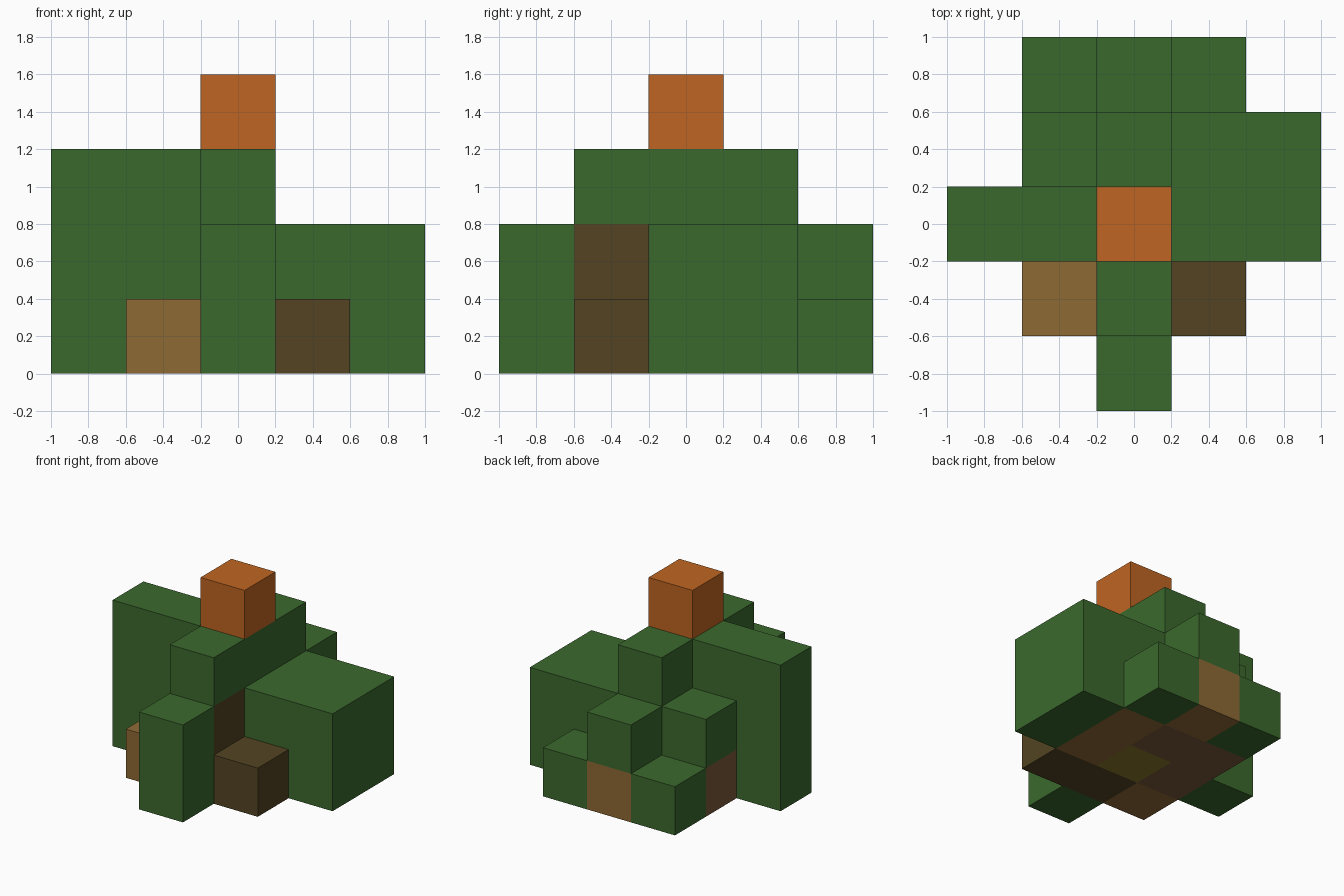
import bpy
import bmesh
from mathutils import Vector

if "Cube" in bpy.data.objects:
    bpy.data.objects.remove(bpy.data.objects["Cube"], do_unlink=True)

CELL = 0.4


def linear(value):
    value /= 255
    return value / 12.92 if value <= 0.04045 else ((value + 0.055) / 1.055) ** 2.4


def make_material(name, *rgb):
    colour = [linear(c) for c in rgb] + [1.0]
    mat = bpy.data.materials.new(name)
    mat.use_nodes = True
    mat.diffuse_color = colour
    mat.node_tree.nodes["Principled BSDF"].inputs["Base Color"].default_value = colour
    return mat


green = make_material("leaf green", 59, 105, 45)
orange = make_material("orange", 191, 101, 34)
tan = make_material("tan wood", 143, 106, 53)
dark = make_material("dark wood", 83, 68, 34)
brown = make_material("red brown wood", 122, 88, 58)
olive = make_material("olive wood", 142, 120, 42)


def block(name, mat, first, last=None):
    """Box spanning whole grid cells from first to last, both included."""
    low, high = Vector(first), Vector(last or first)
    size = (high - low + Vector((1, 1, 1))) * CELL
    centre = (low + high) / 2 * CELL + Vector((0, 0, CELL / 2))
    bm = bmesh.new()
    bmesh.ops.create_cube(bm, size=1)
    bmesh.ops.scale(bm, vec=size, verts=bm.verts)
    bmesh.ops.translate(bm, vec=centre, verts=bm.verts)
    mesh = bpy.data.meshes.new(name)
    bm.to_mesh(mesh)
    bm.free()
    mesh.materials.append(mat)
    obj = bpy.data.objects.new(name, mesh)
    bpy.context.collection.objects.link(obj)


# Wooden base and trunk
block("trunk_core", olive, (0, 0, 0))
block("trunk_front", dark, (0, -1, 0), (0, -1, 1))
block("root_front_left", dark, (1, -1, 0))
block("root_front_right", tan, (-1, -1, 0))
block("root_left", tan, (1, 0, 0), (1, 1, 0))
block("root_back", tan, (0, 2, 0))
block("root_right", brown, (-1, 0, 0))
block("root_back_right", brown, (-1, 1, 0))
block("root_back_middle", brown, (0, 1, 0))

# Low foliage around the base
block("front_foliage", green, (0, -2, 0), (0, -2, 1))
block("left_foliage", green, (2, 0, 0), (2, 1, 1))
block("left_inner_foliage", green, (1, 0, 1), (1, 1, 1))
block("back_left_foliage", green, (1, 2, 0))
block("back_right_foliage", green, (-1, 2, 0))
block("back_foliage", green, (0, 2, 1))
block("back_right_step", green, (-1, 1, 1))

# Tall foliage on the right and along the middle
block("right_foliage", green, (-2, 0, 0), (-2, 0, 2))
block("right_inner_foliage", green, (-1, 0, 1), (-1, 0, 2))
block("middle_foliage", green, (0, 0, 1), (0, 1, 1))
block("crest_foliage", green, (0, -1, 2), (0, 1, 2))

# Top block
block("top_block", orange, (0, 0, 3))
